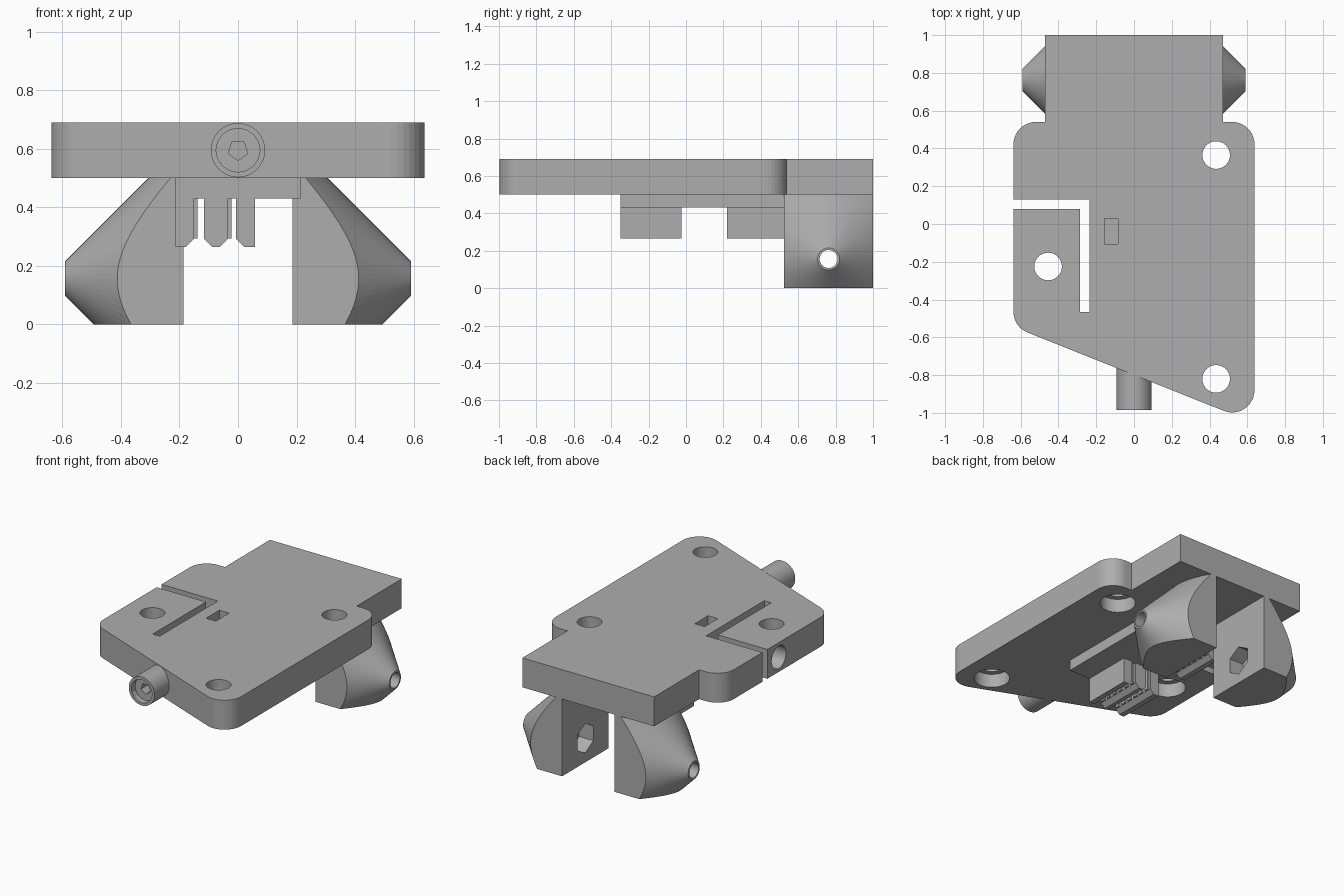
import bpy, bmesh, math

if "Cube" in bpy.data.objects:
    bpy.data.objects.remove(bpy.data.objects["Cube"])

grey = bpy.data.materials.new("plain grey")
grey.diffuse_color = (0.42, 0.42, 0.42, 1)
grey.use_nodes = True
grey.node_tree.nodes["Principled BSDF"].inputs["Base Color"].default_value = grey.diffuse_color

# maps (u, v, along) to xyz for an extrusion axis
FRAME = {'z': lambda u, v, w: (u, v, w),
         'x': lambda u, v, w: (w, u, v),
         'y': lambda u, v, w: (u, w, v)}


def loft(name, start, end, axis, w0, w1):
    """Solid between two outlines with equal point counts."""
    bm = bmesh.new()
    f = FRAME[axis]
    a = [bm.verts.new(f(u, v, w0)) for u, v in start]
    b = [bm.verts.new(f(u, v, w1)) for u, v in end]
    bm.faces.new(a)
    bm.faces.new(b)
    n = len(a)
    for i in range(n):
        bm.faces.new((a[i], a[(i + 1) % n], b[(i + 1) % n], b[i]))
    bmesh.ops.recalc_face_normals(bm, faces=bm.faces)
    me = bpy.data.meshes.new(name)
    bm.to_mesh(me)
    bm.free()
    me.materials.append(grey)
    ob = bpy.data.objects.new(name, me)
    bpy.context.collection.objects.link(ob)
    return ob


def ring(c, r, n=48, start=0):
    return [(c[0] + r * math.cos(start + i * math.tau / n),
             c[1] + r * math.sin(start + i * math.tau / n)) for i in range(n)]


def prism(name, pts, axis, w0, w1):
    return loft(name, pts, pts, axis, w0, w1)


def box(name, x0, x1, y0, y1, z0, z1):
    return prism(name, [(x0, y0), (x1, y0), (x1, y1), (x0, y1)], 'z', z0, z1)


def boolean(ob, cutter, op='DIFFERENCE'):
    m = ob.modifiers.new("cut", 'BOOLEAN')
    m.object, m.operation, m.solver = cutter, op, 'EXACT'
    bpy.context.view_layer.objects.active = ob
    bpy.ops.object.modifier_apply(modifier=m.name)
    bpy.data.objects.remove(cutter, do_unlink=True)


def arc(cx, cy, r, a0, a1, n=10):
    return [(cx + r * math.cos(math.radians(a0 + (a1 - a0) * i / n)),
             cy + r * math.sin(math.radians(a0 + (a1 - a0) * i / n))) for i in range(n + 1)]


# mounting plate with rounded corners and a rear tongue
R = 0.118
slant = 248.2
outline = ([(0.472, 1.0), (-0.472, 1.0), (-0.472, 0.54)]
           + arc(-0.52, 0.422, R, 90, 180)
           + arc(-0.52, -0.465, R, 180, slant)
           + arc(0.52, -0.88, R, slant, 360)
           + arc(0.52, 0.422, R, 0, 90) + [(0.472, 0.54)])
plate = prism("mounting_plate", outline, 'z', 0.5, 0.69)

# L-shaped flexure slot
boolean(plate, prism("slot", [(-0.7, 0.08), (-0.285, 0.08), (-0.285, -0.465),
                              (-0.235, -0.465), (-0.235, 0.13), (-0.7, 0.13)], 'z', 0.4, 0.8))
# screw holes, counterbored from below
for c in ((0.435, 0.365), (0.435, -0.82), (-0.455, -0.225)):
    boolean(plate, prism("hole", ring(c, 0.073), 'z', 0.4, 0.8))
    boolean(plate, prism("counterbore", ring(c, 0.108), 'z', 0.4, 0.59))
# tension screw hole and its nut pocket
boolean(plate, prism("head_hole", ring((-0.038, 0.595), 0.073), 'x', -0.7, -0.45))
boolean(plate, prism("shank_hole", ring((-0.038, 0.595), 0.045), 'x', -0.5, -0.1))
boolean(plate, box("nut_pocket", -0.155, -0.085, -0.105, 0.03, 0.52, 0.8))

# front knob with recess and five-sided socket
knob = prism("front_knob", ring((0, 0.595), 0.0925), 'y', -0.985, -0.74)
boolean(knob, prism("recess", ring((0, 0.595), 0.075, 16), 'y', -1.1, -0.945))
boolean(knob, prism("socket", ring((0, 0.595), 0.035, 5, -math.pi / 2), 'y', -1.1, -0.78))

# belt clamp base and its chamfered walls, front and back
box("clamp_base", -0.213, 0.213, -0.35, 0.525, 0.43, 0.505)
C = 0.028
for end, y0, y1 in (("front", -0.35, -0.025), ("back", 0.22, 0.525)):
    for side, x0, x1, cl, cr in (("left", -0.213, -0.15, 0, C),
                                 ("middle", -0.116, -0.034, C, C),
                                 ("right", -0.007, 0.058, C, 0)):
        pts = [(x0, 0.44), (x0, 0.265 + cl)]
        if cl:
            pts.append((x0 + cl, 0.265))
        if cr:
            pts.append((x1 - cr, 0.265))
        else:
            pts.append((x1, 0.265))
        if not cl:
            pts[1] = (x0, 0.265)
        if cr:
            pts.append((x1, 0.265 + cr))
        pts.append((x1, 0.44))
        prism(f"clamp_wall_{end}_{side}", pts, 'y', y0, y1)
    # belt teeth
    step = (y1 - y0) / 6
    for i in range(6):
        ya = y0 + (i + 0.25) * step
        for x in (-0.152, -0.036):
            box(f"belt_tooth_{end}", x, x + 0.014, ya, ya + step * 0.5, 0.293, 0.435)

# idler legs: cone trimmed to a block, with screw hole and hex nut trap
AX = (0.7625, 0.156)
for side, s in (("left", -1), ("right", 1)):
    leg = loft(f"idler_leg_{side}", ring(AX, 0.463, 64), ring(AX, 0.059, 64), 'x', s * 0.187, s * 0.591)
    boolean(leg, box("trim", -1, 1, 0.525, 1.0, 0, 0.502), 'INTERSECT')
    boolean(leg, prism("screw_hole", ring(AX, 0.048, 32), 'x', s * 0.1, s * 0.7))
    boolean(leg, prism("nut_trap", ring(AX, 0.095, 6, math.pi / 2), 'x', s * 0.1, s * 0.29))
